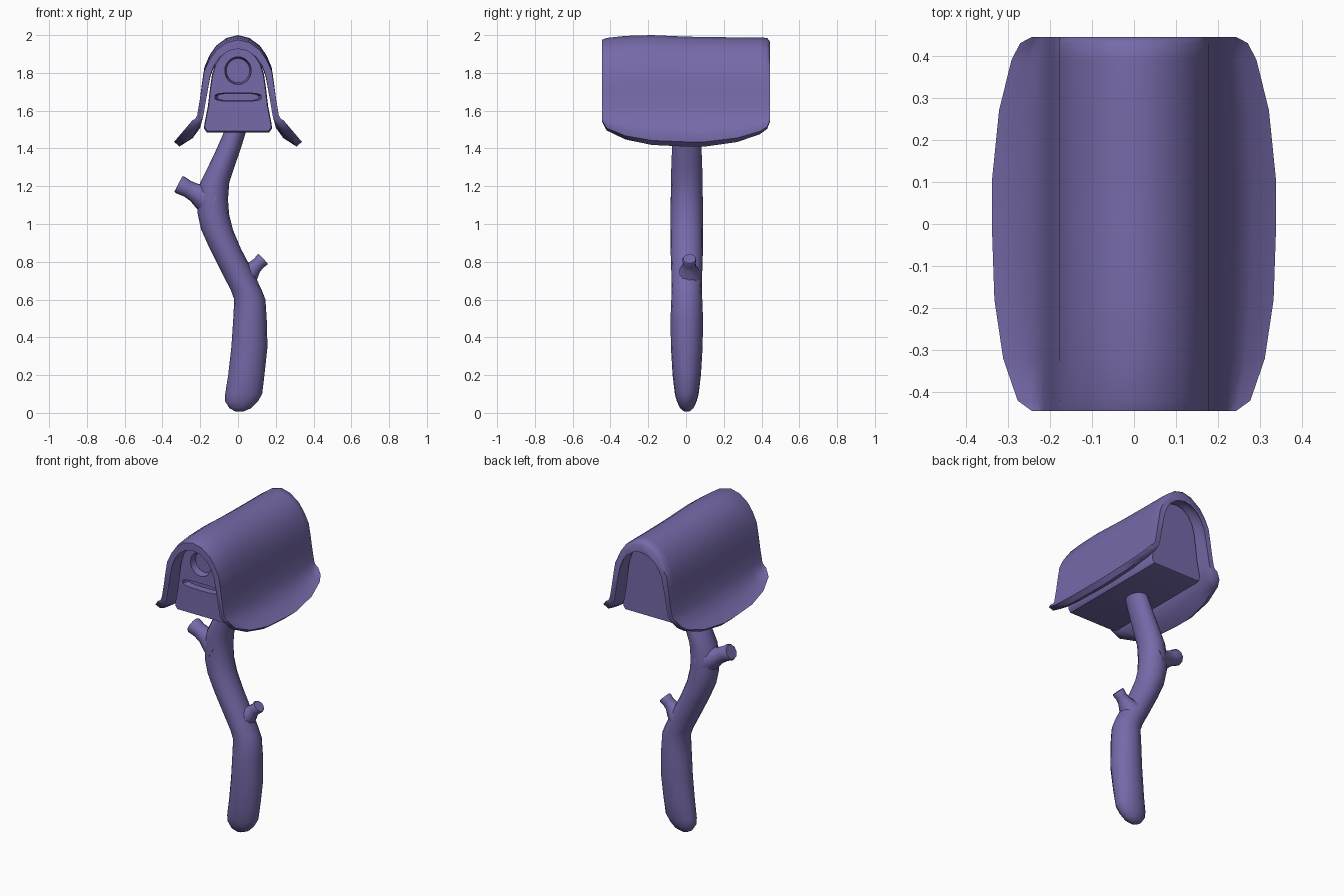
import bpy, bmesh, math
from mathutils import Vector

if "Cube" in bpy.data.objects:
    bpy.data.objects.remove(bpy.data.objects["Cube"])

purple = bpy.data.materials.new("dusty purple")
purple.diffuse_color = (0.181, 0.142, 0.395, 1)
purple.use_nodes = True
purple.node_tree.nodes["Principled BSDF"].inputs["Base Color"].default_value = purple.diffuse_color


def finish(ob, angle=50):
    bpy.ops.object.select_all(action='DESELECT')
    ob.select_set(True)
    bpy.context.view_layer.objects.active = ob
    bpy.ops.object.shade_smooth_by_angle(angle=math.radians(angle))


def loft(name, rings, angle=50):
    """Skin a list of closed rings and cap both ends."""
    bm = bmesh.new()
    vs = [[bm.verts.new(p) for p in r] for r in rings]
    n = len(rings[0])
    for a, b in zip(vs, vs[1:]):
        for i in range(n):
            j = (i + 1) % n
            bm.faces.new((a[i], a[j], b[j], b[i]))
    bm.faces.new(vs[0])
    bm.faces.new(vs[-1])
    bmesh.ops.recalc_face_normals(bm, faces=bm.faces)
    me = bpy.data.meshes.new(name)
    bm.to_mesh(me)
    bm.free()
    me.materials.append(purple)
    ob = bpy.data.objects.new(name, me)
    bpy.context.collection.objects.link(ob)
    finish(ob, angle)
    return ob


def mirror(half):
    """Half profile starting at x = 0, made whole from left to right."""
    return [(-x, z) for x, z in half[:0:-1]] + half


# Roof: arched sheet with flaring eaves that are shorter towards each end
outer = [(0, 2.0), (0.06, 1.985), (0.115, 1.945), (0.15, 1.895), (0.178, 1.83), (0.19, 1.75),
         (0.202, 1.66), (0.215, 1.58), (0.238, 1.52), (0.28, 1.47), (0.338, 1.435)]
inner = [(0, 1.952), (0.05, 1.942), (0.095, 1.91), (0.125, 1.865), (0.145, 1.81), (0.157, 1.74),
         (0.17, 1.66), (0.182, 1.58), (0.2, 1.51), (0.24, 1.455), (0.31, 1.41)]


def shorten(half, e):
    ax, az = half[7]
    return half[:8] + [(ax + (x - ax) * e, az + (z - az) * e) for x, z in half[8:]]


roof_rings = []
for y, e, dz in [(-0.445, 0.22, -0.025), (-0.42, 0.5, -0.015), (-0.32, 0.78, -0.004), (-0.18, 0.95, 0),
                 (0, 1, -0.008), (0.1, 1, -0.01), (0.27, 0.86, -0.012), (0.39, 0.62, -0.012),
                 (0.43, 0.45, -0.015), (0.445, 0.22, -0.035)]:
    o, i = mirror(shorten(outer, e)), mirror(shorten(inner, e))
    ring = o + i[::-1]
    roof_rings.append([(x, y, z + dz * max(0, min(1, (z - 1.6) / 0.3))) for x, z in ring])
roof = loft("roof", roof_rings, 60)

# Box body with an arched top
arch = [(0, 1.935), (0.05, 1.925), (0.09, 1.895), (0.12, 1.85), (0.138, 1.79), (0.148, 1.72),
        (0.16, 1.62), (0.178, 1.53), (0.18, 1.505), (0.165, 1.485)]
section = mirror(arch)
body = loft("box_body", [[(x * s, y, 1.71 + (z - 1.71) * s) for x, z in section]
                         for y, s in [(-0.37, 0.97), (-0.355, 1), (0.355, 1), (0.37, 0.97)]], 40)


# Round recess and letter slot sunk into the front
def cut(name, rx, rz, z, power, depth):
    pts = []
    for k in range(24):
        c, s = math.cos(k * math.tau / 24), math.sin(k * math.tau / 24)
        pts.append((rx * math.copysign(abs(c) ** power, c), rz * math.copysign(abs(s) ** power, s)))
    cutter = loft(name, [[(x * f, y, z + h * f) for x, h in pts]
                         for y, f in [(-0.45, 1), (-0.36, 1), (-0.37 + depth, 0.88)]])
    cutter.hide_render = True
    bpy.context.view_layer.objects.active = body
    mod = body.modifiers.new(name, 'BOOLEAN')
    mod.operation = 'DIFFERENCE'
    mod.solver = 'EXACT'
    mod.object = cutter
    # keep the cut ahead of the smoothing
    bpy.ops.object.modifier_move_to_index(modifier=mod.name, index=0)
    bpy.ops.object.modifier_apply(modifier=mod.name)
    bpy.data.objects.remove(cutter)


cut("round_cutter", 0.07, 0.073, 1.812, 1.0, 0.04)
cut("slot_cutter", 0.123, 0.022, 1.672, 0.6, 0.04)
finish(body, 40)

# Crooked branch post: height, left x, right x, half depth
post_rows = [(0.008, -0.015, 0.03, 0.015), (0.025, -0.045, 0.07, 0.035), (0.06, -0.068, 0.105, 0.052),
             (0.1, -0.068, 0.128, 0.063), (0.2, -0.052, 0.14, 0.075), (0.35, -0.035, 0.156, 0.084),
             (0.5, -0.025, 0.152, 0.086), (0.6, -0.02, 0.145, 0.082), (0.65, -0.038, 0.126, 0.08),
             (0.75, -0.09, 0.078, 0.082), (0.87, -0.15, 0.015, 0.086), (0.97, -0.195, -0.027, 0.086),
             (1.05, -0.213, -0.047, 0.085), (1.13, -0.215, -0.053, 0.085), (1.22, -0.2, -0.046, 0.083),
             (1.3, -0.16, -0.02, 0.082), (1.4, -0.112, 0.015, 0.078), (1.52, -0.06, 0.052, 0.07)]
loft("branch_post", [[((a + b) / 2 + (b - a) / 2 * math.cos(k * math.tau / 16),
                       0.004 + d * math.sin(k * math.tau / 16), z) for k in range(16)]
                     for z, a, b, d in post_rows], 60)


# Sawn-off twigs that flare where they join the post
def twig(name, start, end, r):
    a, b = Vector(start), Vector(end)
    axis = (b - a).normalized()
    up = Vector((0, 1, 0))
    side = axis.cross(up)
    rings = []
    for t, f in [(0, 1.9), (0.3, 1.5), (0.55, 1.05), (0.75, 0.95), (0.95, 1.05), (1, 0.95)]:
        c = a.lerp(b, t)
        rings.append([c + (up * math.sin(k * math.tau / 10) + side * math.cos(k * math.tau / 10)) * r * f
                      for k in range(10)])
    loft(name, rings)


twig("left_twig", (-0.13, 0.004, 1.115), (-0.316, 0.004, 1.212), 0.047)
twig("right_twig", (0.035, 0.015, 0.72), (0.134, 0.018, 0.816), 0.036)
